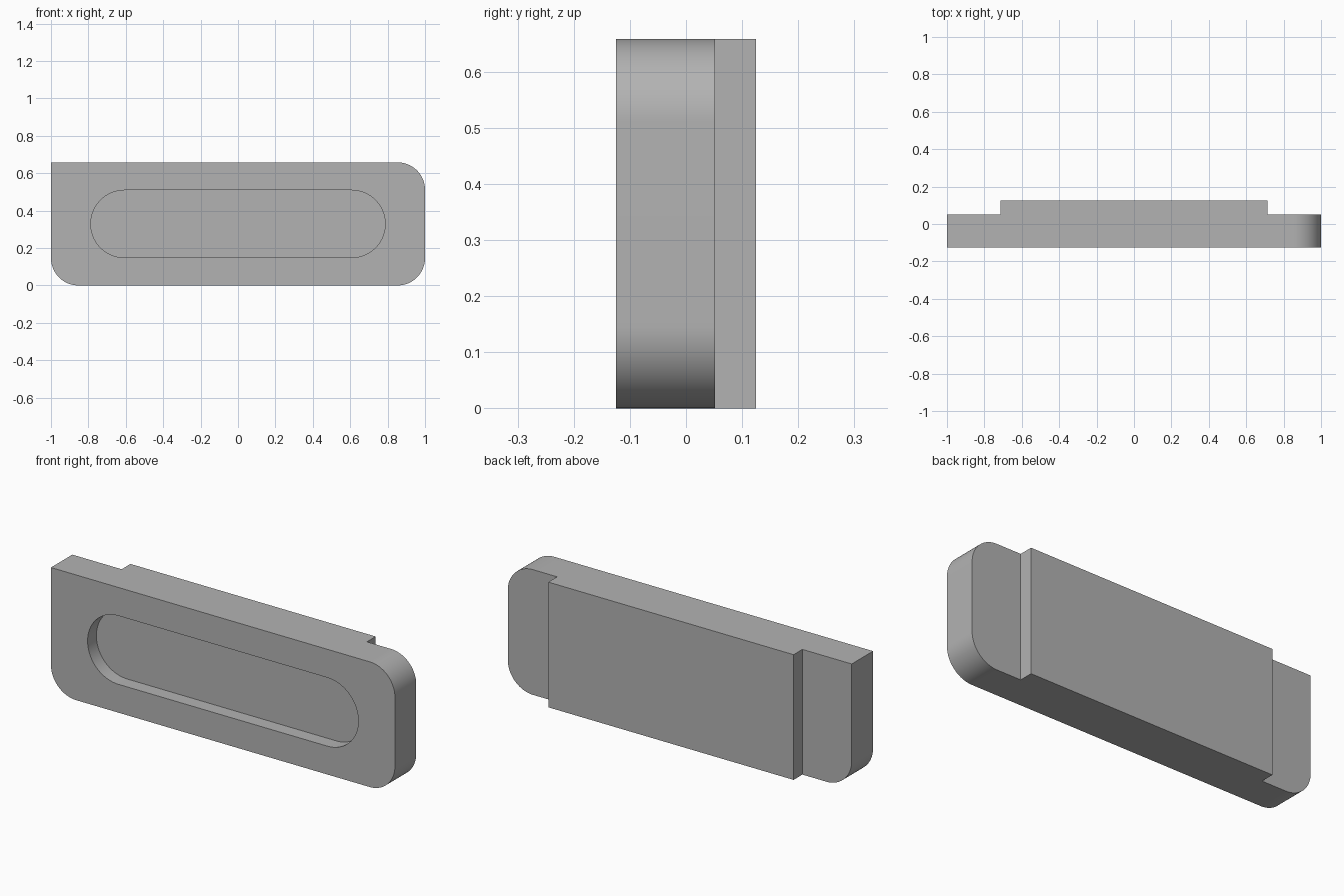
import bpy
import bmesh
from math import cos, sin, pi

if "Cube" in bpy.data.objects:
    bpy.data.objects.remove(bpy.data.objects["Cube"])

HEIGHT = 0.658
FRONT, STEP, BACK = -0.125, 0.052, 0.125

grey = bpy.data.materials.new("plain grey")
grey.use_nodes = True
colour = (0.45, 0.45, 0.45, 1)
grey.diffuse_color = colour
grey.node_tree.nodes["Principled BSDF"].inputs["Base Color"].default_value = colour


def outline(half_width, low, high, radii, steps=24):
    """Rectangle in x and z; radii run top right, top left, bottom left, bottom right."""
    points = []
    signs = ((1, 1), (-1, 1), (-1, -1), (1, -1))
    for corner, ((sx, sz), r) in enumerate(zip(signs, radii)):
        cx = sx * (half_width - r)
        cz = high - r if sz > 0 else low + r
        for i in range(steps + 1 if r else 1):
            a = (corner + i / steps) * pi / 2
            points.append((cx + r * cos(a), cz + r * sin(a)))
    return points


def extrude_outline(name, points, y0, y1):
    bm = bmesh.new()
    face = bm.faces.new([bm.verts.new((x, y0, z)) for x, z in points])
    result = bmesh.ops.extrude_face_region(bm, geom=[face])
    moved = [g for g in result["geom"] if isinstance(g, bmesh.types.BMVert)]
    bmesh.ops.translate(bm, vec=(0, y1 - y0, 0), verts=moved)
    bmesh.ops.recalc_face_normals(bm, faces=bm.faces)
    mesh = bpy.data.meshes.new(name)
    bm.to_mesh(mesh)
    bm.free()
    mesh.materials.append(grey)
    obj = bpy.data.objects.new(name, mesh)
    bpy.context.collection.objects.link(obj)
    return obj


def combine(target, other, operation):
    """Apply a boolean and discard the helper."""
    bpy.context.view_layer.objects.active = target
    mod = target.modifiers.new(operation, "BOOLEAN")
    mod.operation = operation
    mod.solver = "EXACT"
    mod.object = other
    bpy.ops.object.modifier_apply(modifier=mod.name)
    bpy.data.objects.remove(other)


# Plate with three rounded corners and one square corner
r = 0.147
plate = extrude_outline("slotted_plate", outline(1, 0, HEIGHT, (r, 0, r, r)), FRONT, STEP)

# Raised block across the back
block = extrude_outline("back_block", outline(0.713, 0, HEIGHT, (0, 0, 0, 0)), STEP, BACK)
combine(plate, block, "UNION")

# Shallow round-ended recess in the front
slot_r = 0.18
mid = HEIGHT / 2
slot = extrude_outline("recess_cutter",
                       outline(0.787, mid - slot_r, mid + slot_r, (slot_r - 0.0005,) * 4),
                       FRONT - 0.1, FRONT + 0.073)
slot.hide_render = True
combine(plate, slot, "DIFFERENCE")

# Smooth arcs with crisp edges
bpy.ops.object.select_all(action="DESELECT")
plate.select_set(True)
bpy.context.view_layer.objects.active = plate
bpy.ops.object.shade_smooth_by_angle(angle=pi / 6)
